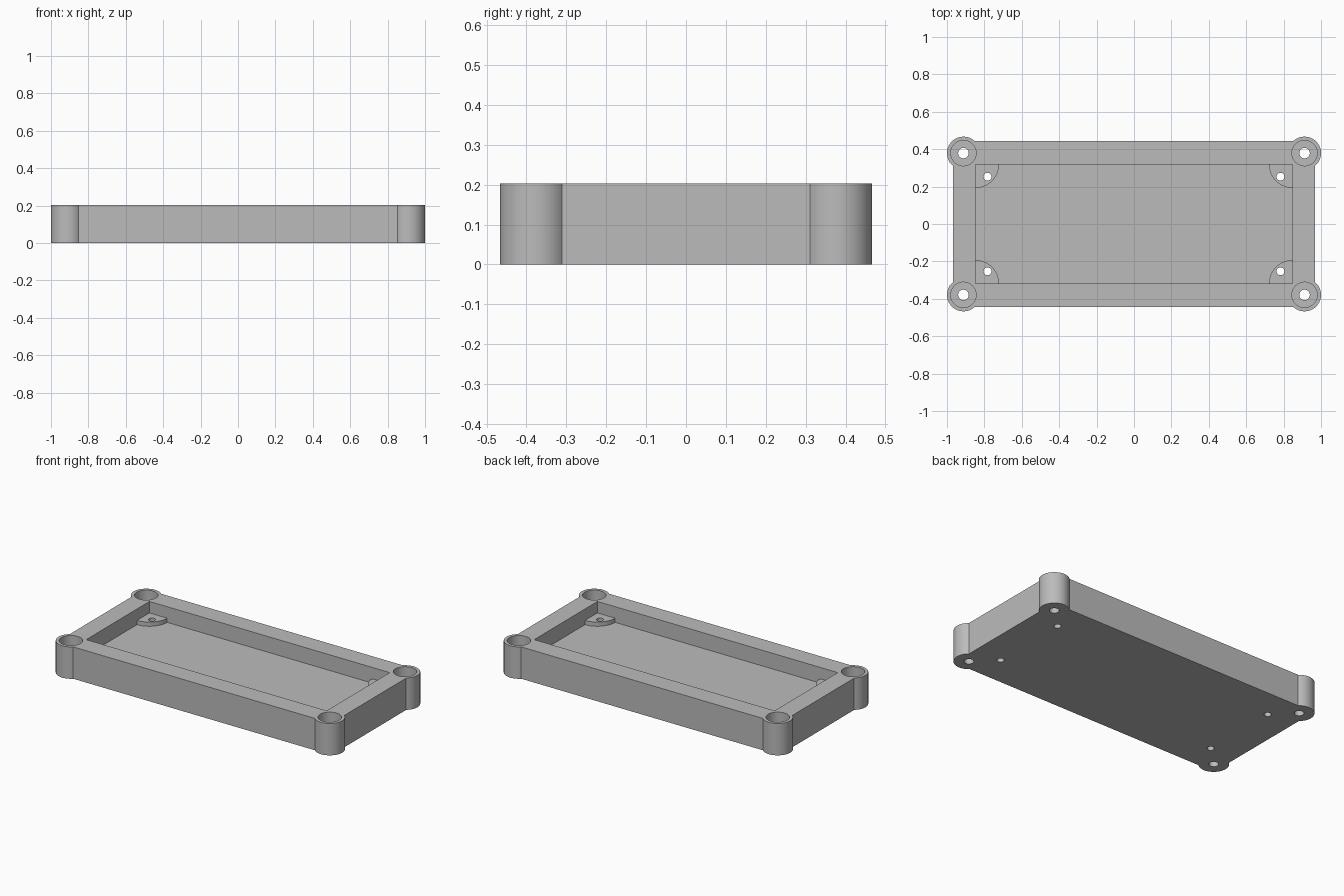
import bpy, bmesh
from math import sin, cos, pi, atan2, sqrt

if "Cube" in bpy.data.objects:
    bpy.data.objects.remove(bpy.data.objects["Cube"], do_unlink=True)

# Key sizes
HEIGHT, FLOOR_Z, BOSS_Z, BORE_Z = 0.203, 0.103, 0.13, 0.05
WALL_X, WALL_Y = 0.968, 0.443
POCKET_X, POCKET_Y = 0.847, 0.318
POST_X, POST_Y, POST_R = 0.912, 0.379, 0.088
BORE_R, SCREW_R = 0.068, 0.028
BOSS_R, PIN_R, PIN_X, PIN_Y = 0.125, 0.021, 0.783, 0.253
CORNERS = [(1, 1), (-1, 1), (-1, -1), (1, -1)]

grey = bpy.data.materials.new("plain grey")
grey.use_nodes = True
colour = (0.5, 0.5, 0.5, 1)
grey.diffuse_color = colour
grey.node_tree.nodes["Principled BSDF"].inputs["Base Color"].default_value = colour


def arc(cx, cy, r, a0, a1, steps):
    return [(cx + r * cos(a0 + (a1 - a0) * i / steps),
             cy + r * sin(a0 + (a1 - a0) * i / steps)) for i in range(steps + 1)]


def prism(name, outline, z0, z1):
    """Extrude a flat outline from z0 up to z1."""
    bm = bmesh.new()
    face = bm.faces.new([bm.verts.new((x, y, z0)) for x, y in outline])
    top = bmesh.ops.extrude_face_region(bm, geom=[face])["geom"]
    moved = [v for v in top if isinstance(v, bmesh.types.BMVert)]
    bmesh.ops.translate(bm, vec=(0, 0, z1 - z0), verts=moved)
    bmesh.ops.recalc_face_normals(bm, faces=bm.faces)
    mesh = bpy.data.meshes.new(name)
    bm.to_mesh(mesh)
    bm.free()
    mesh.materials.append(grey)
    obj = bpy.data.objects.new(name, mesh)
    bpy.context.collection.objects.link(obj)
    return obj


def cylinder(name, x, y, r, z0, z1):
    return prism(name, arc(x, y, r, 0, 2 * pi, 48)[:-1], z0, z1)


def cut(target, cutter):
    """Subtract the cutter from the target, then delete it."""
    mod = target.modifiers.new("cut", "BOOLEAN")
    mod.operation, mod.solver, mod.object = "DIFFERENCE", "EXACT", cutter
    bpy.ops.object.select_all(action="DESELECT")
    bpy.context.view_layer.objects.active = target
    target.select_set(True)
    bpy.ops.object.modifier_apply(modifier=mod.name)
    bpy.data.objects.remove(cutter, do_unlink=True)


def smooth(obj):
    bpy.ops.object.select_all(action="DESELECT")
    bpy.context.view_layer.objects.active = obj
    obj.select_set(True)
    bpy.ops.object.shade_smooth_by_angle(angle=pi / 6)


# Tray outline: straight walls with a round post at every corner
dx, dy = WALL_X - POST_X, WALL_Y - POST_Y
start = atan2(-sqrt(POST_R ** 2 - dx ** 2), dx)
end = atan2(dy, -sqrt(POST_R ** 2 - dy ** 2))
quarter = arc(POST_X, POST_Y, POST_R, start, end, 32)
outline = []
for sx, sy in CORNERS:
    pts = quarter if sx * sy > 0 else quarter[::-1]
    outline += [(sx * x, sy * y) for x, y in pts]
tray = prism("tray_body", outline, 0, HEIGHT)

# Rectangular pocket
cut(tray, prism("pocket_cutter", [(sx * POCKET_X, sy * POCKET_Y) for sx, sy in CORNERS],
                FLOOR_Z, HEIGHT + 0.1))

for sx, sy in CORNERS:
    # Counterbored screw hole in the post
    px, py = sx * POST_X, sy * POST_Y
    cut(tray, cylinder("bore_cutter", px, py, BORE_R, BORE_Z, HEIGHT + 0.1))
    cut(tray, cylinder("screw_cutter", px, py, SCREW_R, -0.1, BORE_Z + 0.02))

    # Quarter-round mounting boss in the pocket corner, tucked into the walls
    e = 0.01
    sector = [(POCKET_X + e, POCKET_Y + e), (POCKET_X - BOSS_R, POCKET_Y + e)]
    sector += arc(POCKET_X, POCKET_Y, BOSS_R, pi, 1.5 * pi, 16)
    sector += [(POCKET_X + e, POCKET_Y - BOSS_R)]
    boss = prism("mounting_boss", [(sx * x, sy * y) for x, y in sector],
                 FLOOR_Z - e, BOSS_Z)

    # Pin hole through the boss and the floor
    for part in (tray, boss):
        cut(part, cylinder("pin_cutter", sx * PIN_X, sy * PIN_Y, PIN_R, -0.1, HEIGHT))
    smooth(boss)

smooth(tray)
